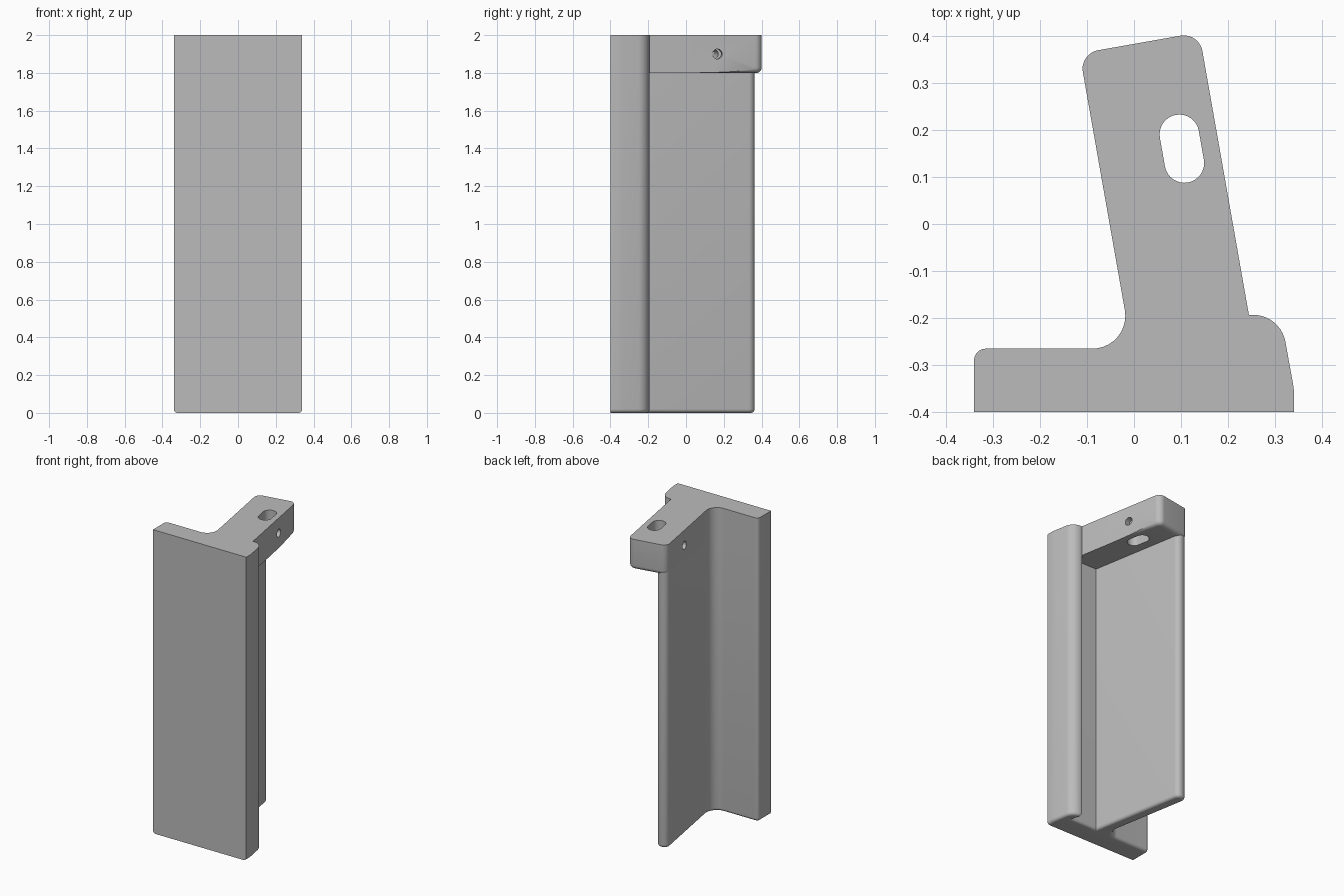
import bpy, bmesh, math
from mathutils import Vector

cube = bpy.data.objects.get("Cube")
if cube:
    bpy.data.objects.remove(cube, do_unlink=True)

grey = bpy.data.materials.new("plain grey")
grey.use_nodes = True
grey.diffuse_color = (0.5, 0.5, 0.5, 1)
grey.node_tree.nodes["Principled BSDF"].inputs["Base Color"].default_value = (0.5, 0.5, 0.5, 1)

TILT = math.radians(10)
ACROSS = Vector((math.cos(TILT), math.sin(TILT)))   # through the fin thickness
ALONG = Vector((-math.sin(TILT), math.cos(TILT)))   # along the fin
FIN_RIGHT, FIN_LEFT, WEB_LEFT, FIN_END, WEB_END = -0.051, 0.207, 0.026, 0.377, 0.37
FLANGE_BACK = -0.265
HEAD_Z, TOP_Z = 1.8, 2.0


def fin(n, s):
    """Point in the tilted fin frame."""
    return ACROSS * n + ALONG * s


def fin_at_y(n, y):
    """Point on a fin side plane at a given y."""
    return fin(n, (y - n * ACROSS.y) / ALONG.y)


def arc(centre, r, a0, a1, steps=10):
    """Arc points, angles in degrees."""
    return [Vector(centre) + r * Vector((math.cos(a), math.sin(a)))
            for a in (math.radians(a0 + (a1 - a0) * i / steps) for i in range(steps + 1))]


def prism(name, outline, z0, z1, bevel=None, radius=0.02):
    """Extrude an outline; round the lower edges picked by bevel(midpoint)."""
    bm = bmesh.new()
    face = bm.faces.new([bm.verts.new((p.x, p.y, z0)) for p in outline])
    ext = bmesh.ops.extrude_face_region(bm, geom=[face])
    bmesh.ops.translate(bm, vec=(0, 0, z1 - z0),
                        verts=[v for v in ext["geom"] if isinstance(v, bmesh.types.BMVert)])
    bmesh.ops.recalc_face_normals(bm, faces=bm.faces)
    if bevel:
        edges = [e for e in bm.edges if all(abs(v.co.z - z0) < 1e-5 for v in e.verts)
                 and bevel((e.verts[0].co + e.verts[1].co) / 2)]
        bmesh.ops.bevel(bm, geom=edges, offset=radius, segments=5, profile=0.5,
                        affect='EDGES', clamp_overlap=False)
    mesh = bpy.data.meshes.new(name)
    bm.to_mesh(mesh)
    bm.free()
    mesh.materials.append(grey)
    obj = bpy.data.objects.new(name, mesh)
    bpy.context.collection.objects.link(obj)
    return obj


def activate(obj):
    bpy.ops.object.select_all(action='DESELECT')
    obj.select_set(True)
    bpy.context.view_layer.objects.active = obj


def cut(obj, cutter):
    mod = obj.modifiers.new("cut", 'BOOLEAN')
    mod.operation, mod.solver, mod.object = 'DIFFERENCE', 'EXACT', cutter
    activate(obj)
    bpy.ops.object.modifier_apply(modifier=mod.name)
    bpy.data.objects.remove(cutter, do_unlink=True)


# Flange outline pieces shared by both bodies
fillet_r = 0.07
fillet_y = FLANGE_BACK + fillet_r
fillet_centre = fin_at_y(FIN_RIGHT - fillet_r, fillet_y)
front = [Vector((-0.34, -0.4)), Vector((0.34, -0.4)), Vector((0.34, -0.355)), Vector((0.338, -0.34))]
lip = arc((0.253, -0.263), 0.07, 10, 90)
notch = fin_at_y(FIN_LEFT, -0.194)
right_side = (arc(fillet_centre, fillet_r, 10, -90)
              + arc((-0.315, FLANGE_BACK - 0.025), 0.025, 90, 180))


def fin_tip(left, end, r):
    """Rounded end of the fin, from its left side to its right side."""
    return (arc(fin(left - r, end - r), r, 10, 100)
            + arc(fin(FIN_RIGHT + r, end - r), r, 100, 190))


# Long body: flange with lip, pocket and thin web, rounded along the bottom
pocket = [notch, fin_at_y(FIN_LEFT, FLANGE_BACK), fin_at_y(WEB_LEFT, FLANGE_BACK)]
body = prism("flange_and_web", front + lip + pocket + fin_tip(WEB_LEFT, WEB_END, 0.036) + right_side,
             0, HEAD_Z + 0.03, lambda m: m.y > -0.399)

# Thick mounting head on top, rounded under its far end
head = prism("mounting_head", front + lip + [notch] + fin_tip(FIN_LEFT, FIN_END, 0.04) + right_side,
             HEAD_Z, TOP_Z, lambda m: m.xy.dot(ALONG) > FIN_END - 0.039, 0.028)

# Upright slot through the head
slot_n, slot_s, slot_half, slot_r = 0.128, 0.14, 0.031, 0.042
slot = prism("slot_cutter",
             arc(fin(slot_n, slot_s + slot_half), slot_r, 10, 190, 16)
             + arc(fin(slot_n, slot_s - slot_half), slot_r, 190, 370, 16), HEAD_Z - 0.1, TOP_Z + 0.1)
cut(head, slot)

# Cross hole for a set screw
hole = prism("hole_cutter", arc((0, 0), 0.026, 0, 345, 23), -0.3, 0.3)
centre = fin((FIN_LEFT + FIN_RIGHT) / 2, 0.132)
hole.location = (centre.x, centre.y, 1.9)
hole.rotation_euler = (0, math.pi / 2, TILT)
bpy.context.view_layer.update()
cut(head, hole)

for part in (body, head):
    activate(part)
    bpy.ops.object.shade_smooth_by_angle(angle=math.radians(30))
